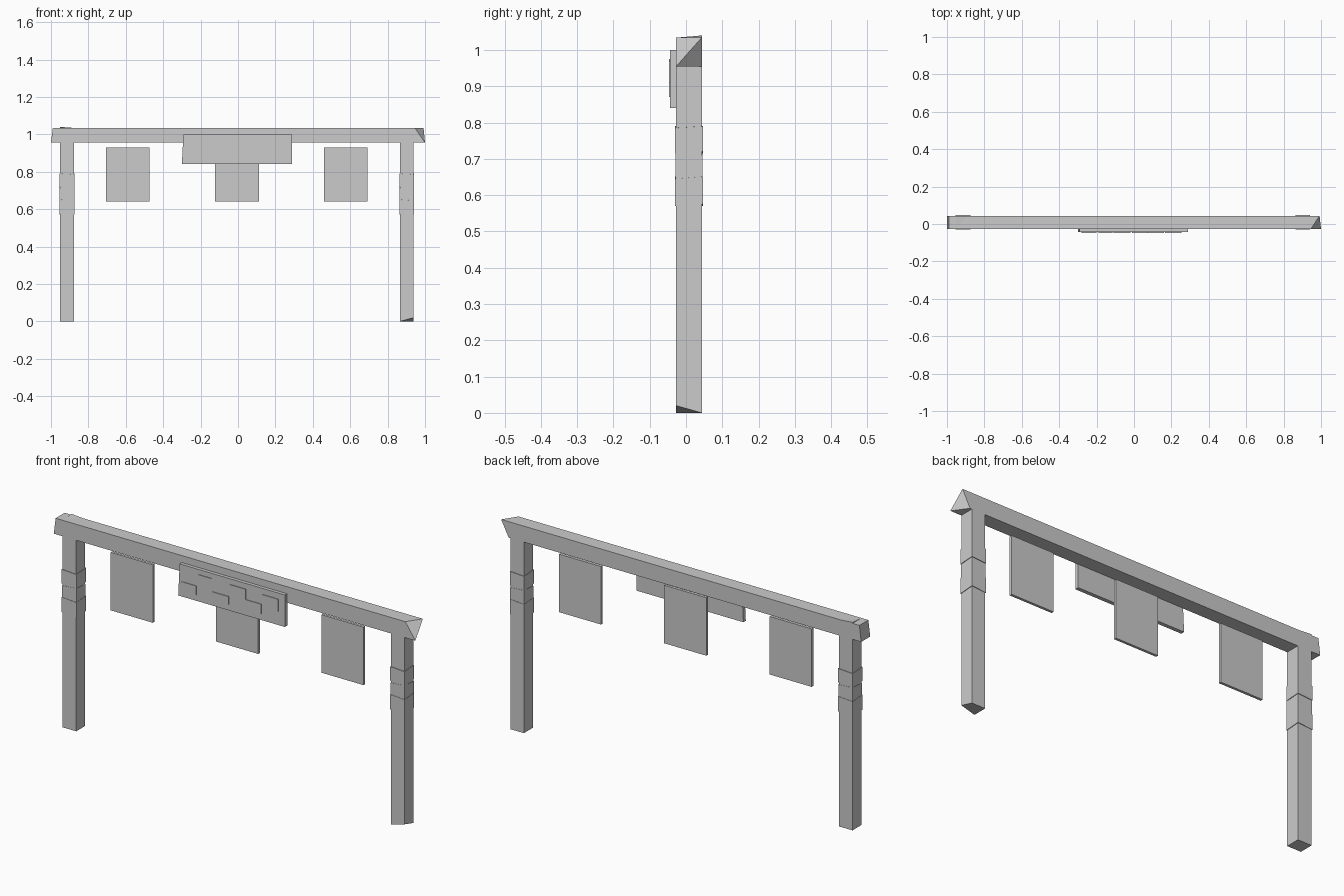
import bpy
import bmesh

if "Cube" in bpy.data.objects:
    bpy.data.objects.remove(bpy.data.objects["Cube"])


def box(name, x, y, z, moves=None, ridge=None):
    """Box from ranges; moves shifts corners keyed (ix, iy, iz); ridge splits the +x end."""
    bm = bmesh.new()
    v = {}
    for i in (0, 1):
        for j in (0, 1):
            for k in (0, 1):
                d = (moves or {}).get((i, j, k), (0, 0, 0))
                v[i, j, k] = bm.verts.new((x[i] + d[0], y[j] + d[1], z[k] + d[2]))
    for a in (0, 1):
        for s in (0, 1):
            ring = []
            for p, q in ((0, 0), (1, 0), (1, 1), (0, 1)):
                c = [p, q]
                c.insert(a, s)
                ring.append(v[tuple(c)])
            bm.faces.new(ring)
    for s in (0, 1):
        bm.faces.new([v[p, q, s] for p, q in ((0, 0), (1, 0), (1, 1), (0, 1))])
    if ridge:
        a, b = (v[c] for c in ridge)
        face = next(f for f in a.link_faces if f in b.link_faces)
        bmesh.utils.face_split(face, a, b)
    bmesh.ops.recalc_face_normals(bm, faces=bm.faces)
    me = bpy.data.meshes.new(name)
    bm.to_mesh(me)
    bm.free()
    ob = bpy.data.objects.new(name, me)
    bpy.context.collection.objects.link(ob)
    return ob


Y0, Y1 = -0.027, 0.044

# Top beam: left end slopes, right end is rough-hewn with a diagonal ridge
box("top_beam", (-1, 1), (Y0, Y1), (0.955, 1.035),
    {(0, 0, 1): (0.01, 0, 0), (0, 1, 1): (0.01, 0, 0),
     (1, 0, 1): (-0.055, 0, 0), (1, 1, 0): (-0.05, 0, 0),
     (1, 1, 1): (-0.008, 0, 0)},
    ridge=((1, 0, 0), (1, 1, 1)))

# Posts with uneven ends, each wrapped by three slightly skewed bands
posts = {
    "left": ((-0.952, -0.876), {(0, 1, 1): (0, 0, 0.006)}, (0, 1, 1)),
    "right": ((0.866, 0.939), {(1, 0, 0): (0, 0, 0.02)}, (1, 0, 0)),
}
bands = [(0.57, 0.645, 0.003, 0.006), (0.645, 0.715, 0.0015, -0.006),
         (0.715, 0.785, 0.003, 0.005)]
for side, (x, moves, _) in posts.items():
    box(side + "_post", x, (Y0, Y1), (0.0, 1.034), moves)
    for n, (z0, z1, g, t) in enumerate(bands):
        skew = {(i, i, k): (0, 0, t) for i in (0, 1) for k in (0, 1)}
        box(f"{side}_wrap_{n + 1}", (x[0] - g, x[1] + g),
            (Y0 - g, Y1 + g), (z0, z1), skew)

# Sign board with a slanted left edge
box("sign_board", (-0.3, 0.29), (-0.044, Y0 + 0.002), (0.84, 1.0),
    {(0, 0, 1): (0.008, 0, 0), (0, 1, 1): (0.008, 0, 0)})

# Thin raised decorative slabs on the sign
slabs = [(-0.28, -0.2, 0.87, 0.915), (-0.19, -0.115, 0.92, 0.975),
         (-0.11, -0.02, 0.87, 0.91), (-0.01, 0.075, 0.905, 0.972),
         (0.075, 0.16, 0.87, 0.92), (0.165, 0.255, 0.91, 0.97)]
for n, (x0, x1, z0, z1) in enumerate(slabs):
    box(f"sign_slab_{n + 1}", (x0, x1), (-0.047, -0.043), (z0, z1))

# Three hanging banners
for n, x0 in enumerate((-0.705, -0.122, 0.46)):
    box(f"banner_{n + 1}", (x0, x0 + 0.233), (0.001, 0.014), (0.64, 0.93))
